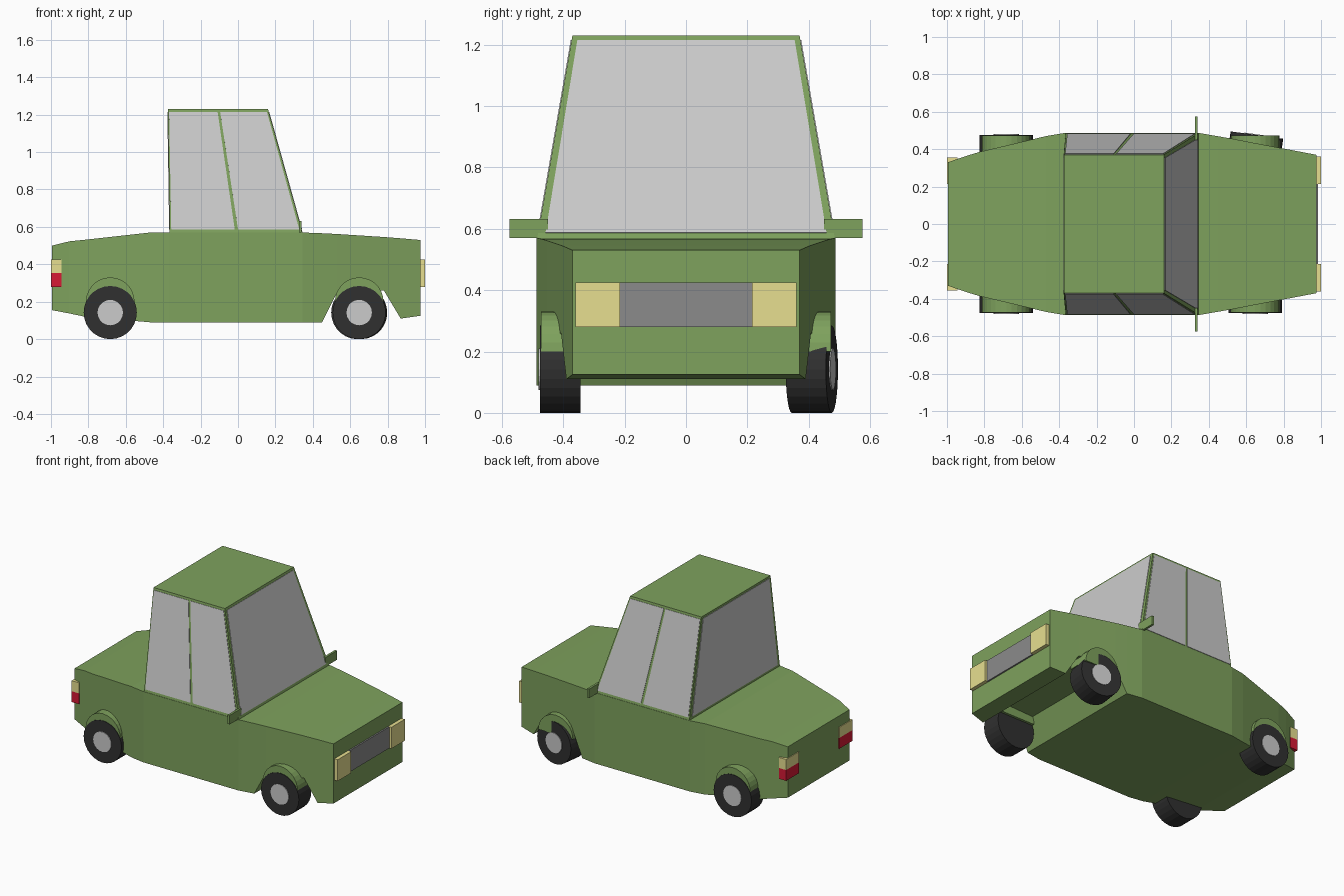
import bpy, bmesh, math
from mathutils import Vector

if "Cube" in bpy.data.objects:
    bpy.data.objects.remove(bpy.data.objects["Cube"])


def mat(name, r, g, b):
    m = bpy.data.materials.new(name)
    m.diffuse_color = (r, g, b, 1)
    m.use_nodes = True
    m.node_tree.nodes["Principled BSDF"].inputs["Base Color"].default_value = m.diffuse_color
    return m


GREEN = mat("green_paint", 0.21, 0.36, 0.11)
GLASS = mat("glass", 0.7, 0.7, 0.7)
GRILLE = mat("grille_grey", 0.26, 0.26, 0.26)
RUBBER = mat("rubber", 0.03, 0.03, 0.03)
HUB = mat("hub_grey", 0.55, 0.55, 0.55)
YELLOW = mat("yellow", 0.8, 0.74, 0.28)
RED = mat("red", 0.68, 0.01, 0.035)


def loft(name, rings, material):
    """Skin closed rings of equal length and cap both ends."""
    bm = bmesh.new()
    vs = [[bm.verts.new(p) for p in ring] for ring in rings]
    n = len(rings[0])
    for a, b in zip(vs, vs[1:]):
        for i in range(n):
            j = (i + 1) % n
            bm.faces.new((a[i], a[j], b[j], b[i]))
    bm.faces.new(vs[0])
    bm.faces.new(vs[-1])
    bmesh.ops.recalc_face_normals(bm, faces=bm.faces)
    me = bpy.data.meshes.new(name)
    bm.to_mesh(me)
    bm.free()
    me.materials.append(material)
    ob = bpy.data.objects.new(name, me)
    bpy.context.collection.objects.link(ob)
    return ob


def box(name, x0, x1, y0, y1, z0, z1, material):
    return loft(name, [[(x, y0, z0), (x, y1, z0), (x, y1, z1), (x, y0, z1)]
                       for x in (x0, x1)], material)


def disc(name, centre, r, depth, material, sides=28, sweep=2 * math.pi):
    """Cylinder (or half cylinder) with its axis along y, origin at centre."""
    steps = sides if sweep > 6 else sides + 1
    rings = [[(r * math.cos(sweep * i / sides), y, r * math.sin(sweep * i / sides))
              for i in range(steps)] for y in (-depth / 2, depth / 2)]
    ob = loft(name, rings, material)
    ob.location = centre
    return ob


# Lower body: x, bottom, top, half width
stations = [
    (-0.995, 0.155, 0.50, 0.33), (-0.90, 0.137, 0.523, 0.363),
    (-0.82, 0.12, 0.531, 0.387), (-0.47, 0.09, 0.57, 0.47),
    (-0.37, 0.09, 0.57, 0.487), (0.345, 0.09, 0.57, 0.487),
    (0.45, 0.09, 0.566, 0.469), (0.53, 0.25, 0.562, 0.455),
    (0.78, 0.26, 0.546, 0.407), (0.87, 0.11, 0.539, 0.39),
    (0.975, 0.125, 0.53, 0.37)]
loft("body", [[(x, -w, b), (x, w, b), (x, w, t), (x, -w, t)]
              for x, b, t, w in stations], GREEN)

# Cabin
base = [Vector(p) for p in ((-0.365, -0.485, 0.569), (0.345, -0.485, 0.569),
                            (0.345, 0.485, 0.569), (-0.365, 0.485, 0.569))]
roof = [Vector(p) for p in ((-0.375, -0.37, 1.23), (0.16, -0.37, 1.23),
                            (0.16, 0.37, 1.23), (-0.375, 0.37, 1.23))]
loft("cabin", [base, roof], GREEN)


# Windows laid on the cabin faces
def pane(name, i, j, u0, u1):
    def at(u, v):
        return base[i].lerp(base[j], u).lerp(roof[i].lerp(roof[j], u), v)
    quad = [at(u0, 0.027), at(u1, 0.027), at(u1, 0.977), at(u0, 0.977)]
    n = (quad[1] - quad[0]).cross(quad[3] - quad[0]).normalized() * 0.003
    loft(name, [[p - n for p in quad], [p + n for p in quad]], GLASS)


pane("windshield", 1, 2, 0.025, 0.975)
pane("rear_window", 3, 0, 0.025, 0.975)
for side, i, j in (("right", 0, 1), ("left", 3, 2)):
    pane(side + "_rear_window", i, j, 0.012, 0.493)
    pane(side + "_front_window", i, j, 0.518, 0.982)

# Grille
box("grille", 0.97, 0.985, -0.215, 0.215, 0.28, 0.425, GRILLE)

for side, s in (("right", -1), ("left", 1)):
    # Lamps and mirrors
    box(side + "_headlight", 0.965, 1.0, s * 0.215, s * 0.36, 0.28, 0.425, YELLOW)
    box(side + "_turn_light", -1.0, -0.945, s * 0.215, s * 0.355, 0.353, 0.425, YELLOW)
    box(side + "_tail_light", -1.0, -0.945, s * 0.215, s * 0.355, 0.28, 0.353, RED)
    box(side + "_mirror", 0.325, 0.34, s * 0.45, s * 0.575, 0.57, 0.632, GREEN)

    # Wheels with hubs and half-round fenders
    for end, x in (("front", 0.648), ("rear", -0.683)):
        name = f"{side}_{end}_"
        disc(name + "fender", (x, s * 0.40, 0.20), 0.13, 0.145, GREEN, 14, math.pi)
        wheel = disc(name + "wheel", (x, s * 0.41, 0.142), 0.142, 0.132, RUBBER)
        hub = disc(name + "hub", (0, s * 0.065, 0), 0.068, 0.01, HUB, 20)
        hub.parent = wheel
        # The left front wheel is steered slightly
        if end == "front" and s == 1:
            wheel.rotation_euler.z = math.radians(-8)
